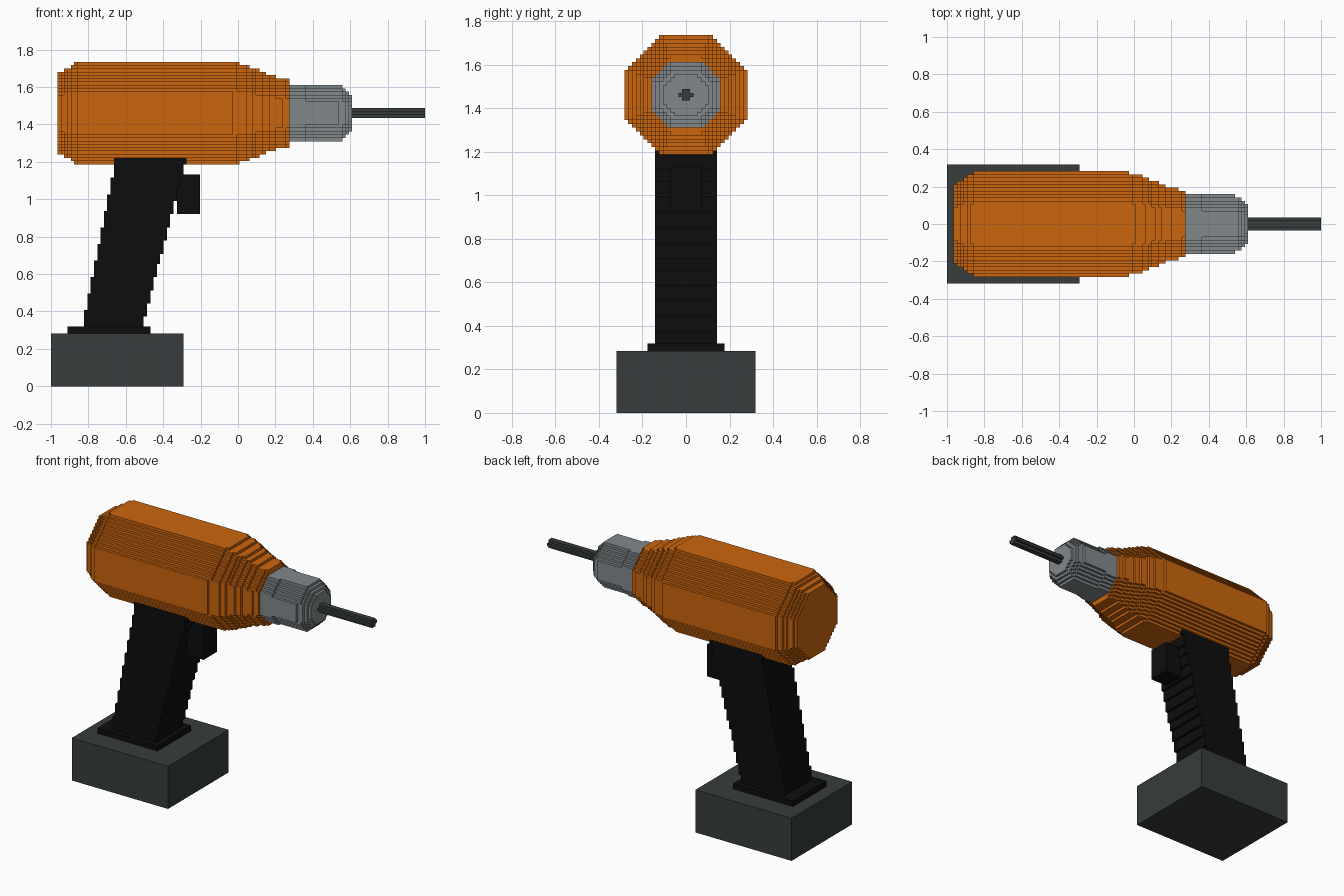
import bpy, bmesh, math

if "Cube" in bpy.data.objects:
    bpy.data.objects.remove(bpy.data.objects["Cube"])

U = 2 / 113          # size of one block; the drill is 113 blocks long
AXIS = 82.5          # height of the barrel axis, in blocks


def material(name, rgb):
    m = bpy.data.materials.new(name)
    m.diffuse_color = (*rgb, 1)
    m.use_nodes = True
    m.node_tree.nodes["Principled BSDF"].inputs["Base Color"].default_value = m.diffuse_color
    return m


ORANGE = material("orange_shell", (0.60, 0.13, 0.004))
GREY = material("grey_metal", (0.22, 0.25, 0.26))
DARK = material("dark_slate", (0.038, 0.046, 0.045))
BLACK = material("black_rubber", (0.004, 0.004, 0.004))


def prism(bm, outline, axis, a, b):
    """Extrude a flat outline between a and b along x or z (block units)."""
    def place(p, t):
        x, y, z = (t, *p) if axis == "x" else (*p, t)
        return bm.verts.new(((x - 56.5) * U, y * U, z * U))
    lo = [place(p, a) for p in outline]
    hi = [place(p, b) for p in outline]
    bm.faces.new(lo[::-1])
    bm.faces.new(hi)
    for i in range(len(lo)):
        j = (i + 1) % len(lo)
        bm.faces.new((lo[i], lo[j], hi[j], hi[i]))


def finish(bm, name, mat):
    bmesh.ops.recalc_face_normals(bm, faces=bm.faces)
    me = bpy.data.meshes.new(name)
    bm.to_mesh(me)
    bm.free()
    me.materials.append(mat)
    ob = bpy.data.objects.new(name, me)
    bpy.context.collection.objects.link(ob)
    return ob


def row_widths(r):
    """Half width of each block row of an octagon with inner radius r."""
    n = math.floor(r)
    return tuple(math.floor(min(r, math.sqrt(2) * r - abs(k)) + 0.5)
                 for k in range(-n, n + 1))


def stepped_octagon(widths):
    """Blocky outline around the barrel axis."""
    n = len(widths) // 2
    side = []
    for i, w in enumerate(widths):
        z = AXIS + i - n - 0.5
        if side and side[-1][0] == w:
            side.pop()
        else:
            side.append((w, z))
        side.append((w, z + 1))
    return side + [(-y, z) for y, z in reversed(side)]


def radius_at(profile, x):
    for (x0, r0), (x1, r1) in zip(profile, profile[1:]):
        if x <= x1:
            return r0 + (r1 - r0) * (x - x0) / (x1 - x0)
    return profile[-1][1]


def barrel(name, mat, start, end, profile):
    """Stepped octagonal solid along x; equal slices are merged."""
    bm = bmesh.new()
    slices = [row_widths(radius_at(profile, x + 0.5)) for x in range(start, end)]
    a = 0
    for i in range(1, len(slices) + 1):
        if i == len(slices) or slices[i] != slices[a]:
            prism(bm, stepped_octagon(slices[a]), "x", start + a, start + i)
            a = i
    return finish(bm, name, mat)


def blocks(name, mat, boxes):
    """Boxes given as x0, x1, half width, z0, z1."""
    bm = bmesh.new()
    for x0, x1, h, z0, z1 in boxes:
        prism(bm, [(x0, -h), (x1, -h), (x1, h), (x0, h)], "z", z0, z1)
    return finish(bm, name, mat)


# Motor housing, chuck and bit along the barrel axis
barrel("motor_housing", ORANGE, 2, 72,
       [(2, 11.9), (8.4, 15.7), (54, 15.7), (58, 14.7), (63, 12.9),
        (67, 11.1), (72, 10.1)])
barrel("chuck", GREY, 72, 91,
       [(72, 8.95), (77, 8.85), (87, 8.55), (89, 7.3), (91, 5.3)])
barrel("drill_bit", DARK, 91, 113, [(91, 1.5), (113, 1.5)])

# Slanted grip: merge rows that share the same front and back edge
rows = {}
for z in range(18, 69):
    edges = (min(19, 10 + (z - 18) // 5), 28 + math.floor((z + 0.5 - 17.3) * 0.26))
    rows.setdefault(edges, []).append(z)
blocks("grip", BLACK, [(a, b, 8.08, zs[0], zs[-1] + 1)
                       for (a, b), zs in rows.items()])

# Trigger, grip collar and battery
blocks("trigger", BLACK, [(38, 45, 4, 52, 64)])
blocks("grip_collar", BLACK, [(5, 30, 10, 16, 18)])
blocks("battery", DARK, [(0, 40, 18, 0, 16)])
